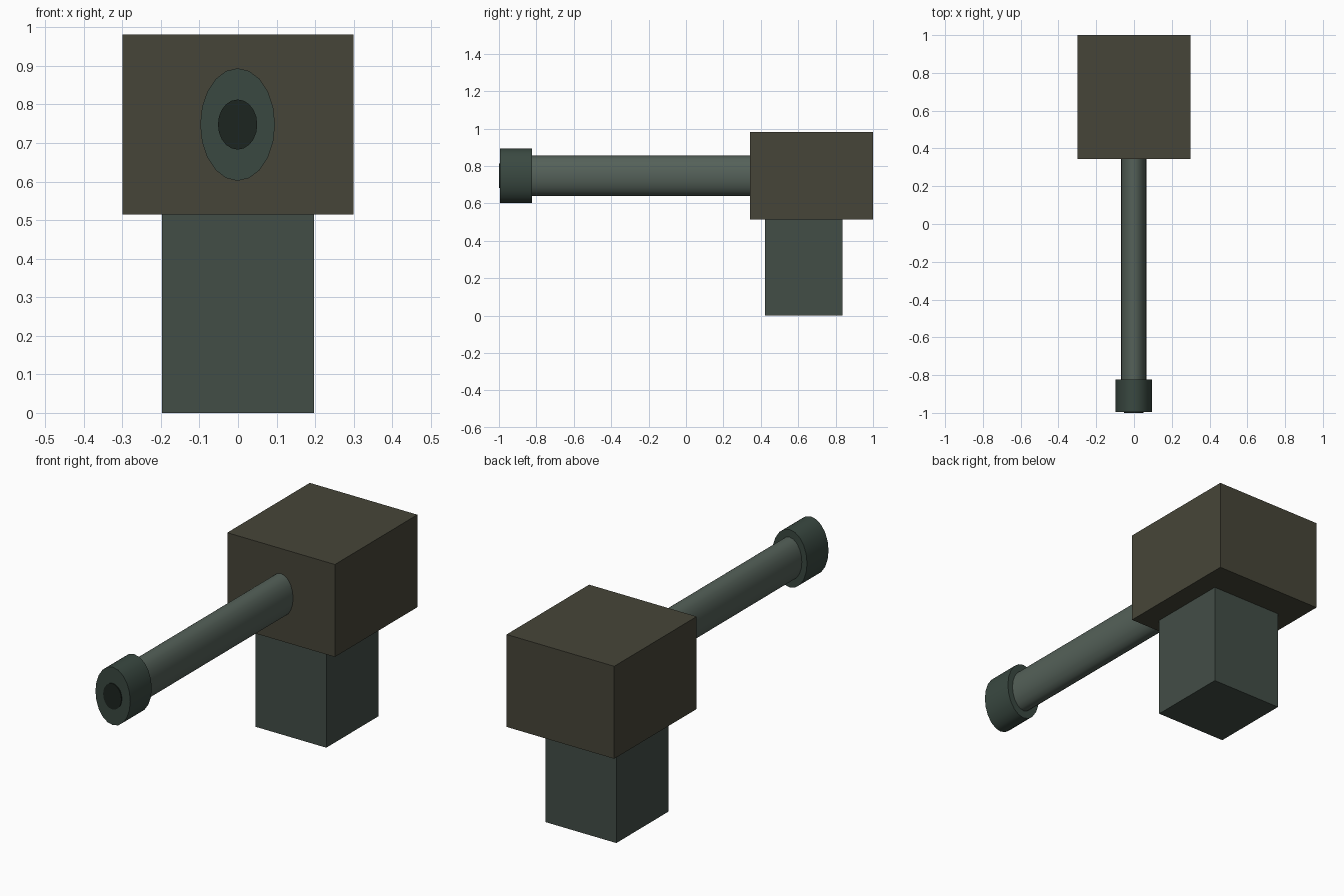
import bpy
from math import pi, radians

if "Cube" in bpy.data.objects:
    bpy.data.objects.remove(bpy.data.objects["Cube"])


def finish(ob, name, color):
    ob.name = name
    mat = bpy.data.materials.new(name + "_paint")
    mat.diffuse_color = (*color, 1)
    mat.use_nodes = True
    mat.node_tree.nodes["Principled BSDF"].inputs["Base Color"].default_value = mat.diffuse_color
    ob.data.materials.append(mat)


def box(name, lo, hi, color):
    bpy.ops.mesh.primitive_cube_add(size=1, location=[(a + b) / 2 for a, b in zip(lo, hi)])
    ob = bpy.context.object
    ob.scale = [b - a for a, b in zip(lo, hi)]
    bpy.ops.object.transform_apply(location=False, rotation=False, scale=True)
    finish(ob, name, color)


def oval_tube(name, rx, rz, y0, y1, color, z=0.748, sides=20):
    # Oval cylinder lying along y
    bpy.ops.mesh.primitive_cylinder_add(vertices=sides, radius=1, depth=y1 - y0,
                                        location=(-0.001, (y0 + y1) / 2, z),
                                        rotation=(pi / 2, 0, 0))
    ob = bpy.context.object
    ob.scale = (rx, rz, 1)
    bpy.ops.object.transform_apply(location=False, rotation=True, scale=True)
    bpy.ops.object.shade_smooth_by_angle(angle=radians(40))
    finish(ob, name, color)


# Mount and housing
box("pedestal", (-0.197, 0.422, 0), (0.197, 0.836, 0.515), (0.055, 0.075, 0.062))
box("housing", (-0.3, 0.343, 0.515), (0.3, 1.0, 0.981), (0.062, 0.06, 0.04))

# Barrel, muzzle collar and dark bore plug standing slightly proud
oval_tube("barrel", 0.068, 0.107, -0.83, 0.345, (0.09, 0.12, 0.1))
oval_tube("muzzle_collar", 0.097, 0.146, -0.995, -0.824, (0.042, 0.066, 0.053))
oval_tube("bore", 0.051, 0.065, -1.0, -0.95, (0.012, 0.018, 0.014))
